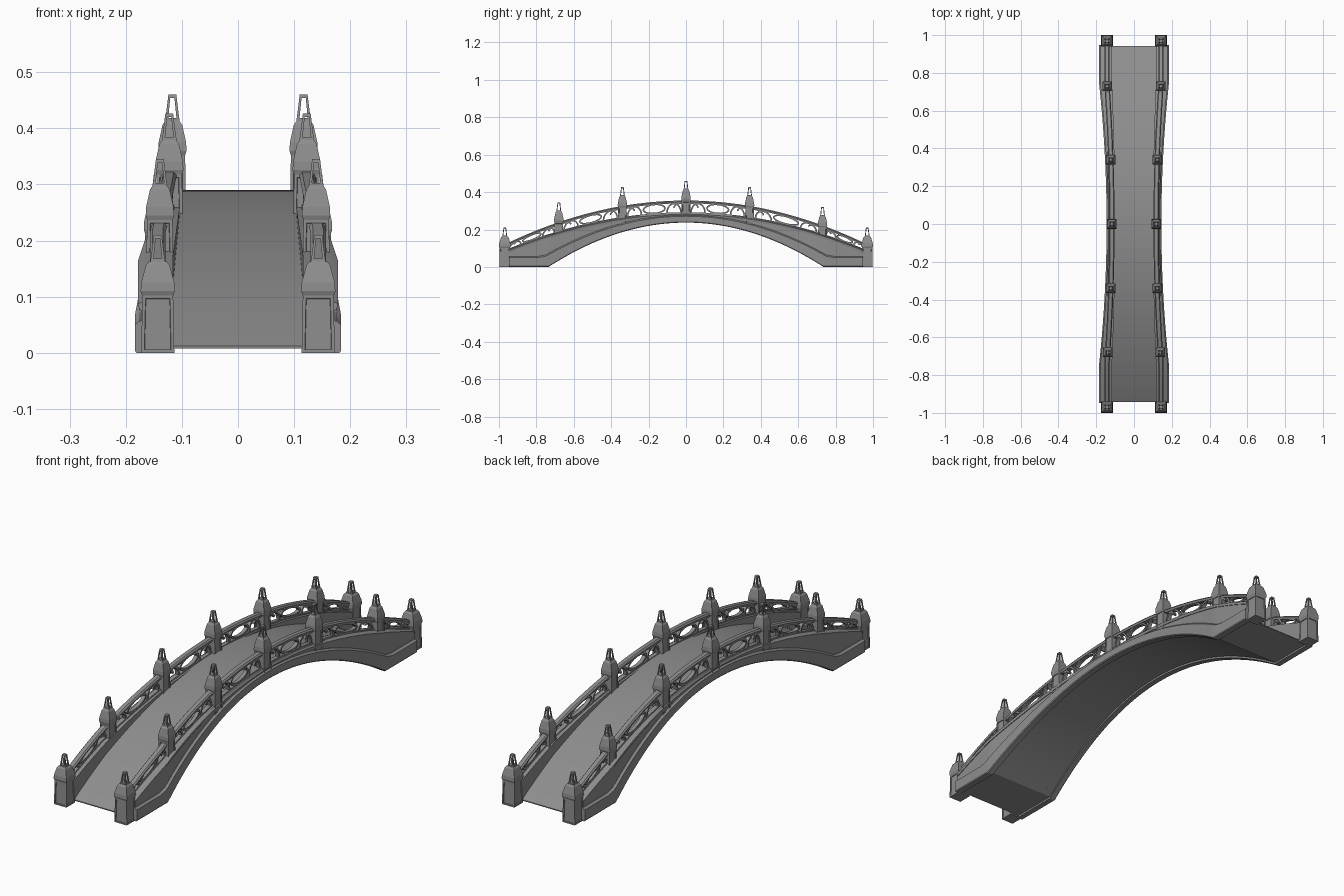
import bpy, bmesh
from math import sin, cos, pi
from mathutils import Vector

if "Cube" in bpy.data.objects:
    bpy.data.objects.remove(bpy.data.objects["Cube"])

stone = bpy.data.materials.new("stone")
stone.diffuse_color = (0.27, 0.27, 0.27, 1)
stone.use_nodes = True
stone.node_tree.nodes["Principled BSDF"].inputs["Base Color"].default_value = stone.diffuse_color

# ---- shape of the bridge along y ----
def t(y): return min(1, (abs(y) / 0.735) ** 2)
def outer(y): return 0.145 + 0.039 * t(y)        # widest moulding
def inner(y): return 0.100 + 0.016 * t(y)        # edge of walkway
def rail_x(y): return 0.117 + 0.026 * t(y)       # railing centre line
def deck_z(y): return 0.290 - 0.313 * y * y
def curb_z(y): return 0.287 - 0.216 * y * y
def rail_z(y): return 0.355 - 0.25 * y * y
def under_z(y): return max(0, 0.237 * (1 - (y / 0.735) ** 2))
def soffit_z(y): return under_z(y) + 0.008
def band_z(y): return max(0.045, 0.266 - 0.38 * y * y)

def finish(name, bm, smooth=True):
    bmesh.ops.recalc_face_normals(bm, faces=bm.faces)
    me = bpy.data.meshes.new(name)
    bm.to_mesh(me)
    bm.free()
    me.materials.append(stone)
    ob = bpy.data.objects.new(name, me)
    bpy.context.collection.objects.link(ob)
    if smooth:
        bpy.ops.object.select_all(action='DESELECT')
        bpy.context.view_layer.objects.active = ob
        ob.select_set(True)
        bpy.ops.object.shade_smooth_by_angle(angle=0.5)
    return ob

def loft(bm, rings, closed=False):
    vs = [[bm.verts.new(p) for p in r] for r in rings]
    n = len(vs[0])
    pairs = list(zip(vs, vs[1:])) + ([(vs[-1], vs[0])] if closed else [])
    sides = [bm.faces.new((a[i], a[(i + 1) % n], b[(i + 1) % n], b[i]))
             for a, b in pairs for i in range(n)]
    if not closed:
        bm.faces.new(vs[0][::-1])
        bm.faces.new(vs[-1])
    return sides

def mirror_x(ob):
    m = ob.modifiers.new("mirror", 'MIRROR')
    m.use_axis = (True, False, False)
    m.use_mirror_merge = False
    return ob

def sweep(name, section, end, both=True):
    """section(y) gives the (x, z) outline at that station"""
    ys = sorted({-end, end, -0.735, 0.735} | {end * (i / 24 - 1) for i in range(49)})
    bm = bmesh.new()
    loft(bm, [[(x, y, z) for x, z in section(y)] for y in ys])
    ob = finish(name, bm)
    return mirror_x(ob) if both else ob

# ---- walkway and arched body ----
def deck_sec(y):
    w = inner(y) + 0.01
    return [(-w, soffit_z(y)), (w, soffit_z(y)), (w, deck_z(y)), (-w, deck_z(y))]
sweep("walkway", deck_sec, 0.942, False)

sweep("side_wall", lambda y: [(inner(y), soffit_z(y)), (outer(y) - 0.011, soffit_z(y)),
      (outer(y) - 0.011, curb_z(y) - 0.005), (inner(y), curb_z(y) - 0.005)], 0.945)

# raised moulding following the arch
sweep("arch_band", lambda y: [(outer(y) - 0.028, under_z(y)), (outer(y) - 0.003, under_z(y)),
      (outer(y), under_z(y) + 0.004),
      (outer(y), band_z(y) + 0.005), (outer(y) - 0.009, band_z(y) + 0.012),
      (outer(y) - 0.028, band_z(y) + 0.012)], 0.947)

# curb under the railing
sweep("curb", lambda y: [(inner(y), curb_z(y) - 0.018), (outer(y) - 0.008, curb_z(y) - 0.018),
      (outer(y) - 0.006, curb_z(y) - 0.006), (rail_x(y) + 0.017, curb_z(y)),
      (inner(y), curb_z(y))], 0.945)

# ---- railing ----
sweep("top_rail", lambda y: [(rail_x(y) - 0.011, rail_z(y) - 0.015), (rail_x(y) + 0.011, rail_z(y) - 0.015),
      (rail_x(y) + 0.014, rail_z(y) - 0.006), (rail_x(y) + 0.009, rail_z(y)),
      (rail_x(y) - 0.009, rail_z(y)), (rail_x(y) - 0.014, rail_z(y) - 0.006)], 0.96)
sweep("lower_rail", lambda y: [(rail_x(y) - 0.011, curb_z(y) - 0.004), (rail_x(y) + 0.011, curb_z(y) - 0.004),
      (rail_x(y) + 0.009, curb_z(y) + 0.005), (rail_x(y) - 0.009, curb_z(y) + 0.005)], 0.96)

posts = [(-0.969, 0.21), (-0.68, 0.345), (-0.34, 0.426), (0, 0.46),
         (0.34, 0.426), (0.73, 0.32), (0.969, 0.21)]

def bar(bm, pts, closed=False, half=0.008, thick=0.004):
    """flat bar along a path of (y, v), v = 0 at curb and 1 at top rail"""
    P = []
    for y, v in pts:
        lo, hi = curb_z(y) + 0.003, rail_z(y) - 0.012
        P.append(Vector((rail_x(y), y, lo + v * (hi - lo))))
    rings, n = [], len(P)
    for i, p in enumerate(P):
        a = P[i - 1] if closed or i else p
        b = P[(i + 1) % n] if closed or i < n - 1 else p
        d = (b - a).normalized()
        nrm = Vector((0, -d.z, d.y)) * thick
        x = Vector((half, 0, 0))
        rings.append([p + x + nrm, p + x - nrm, p - x - nrm, p - x + nrm])
    loft(bm, rings, closed)

# pierced tracery: central oval with a small arch and a brace each side
bm = bmesh.new()
for (a, _), (b, _) in zip(posts, posts[1:]):
    c, L = (a + b) / 2, b - a
    bar(bm, [(c + 0.17 * L * cos(k * pi / 10), 0.5 + 0.46 * sin(k * pi / 10)) for k in range(20)], True)
    for s in (-1, 1):
        at = lambda u: c + s * L * u
        bar(bm, [(at(0.31 + 0.11 * cos(k * pi / 10)), 0.95 * sin(k * pi / 10)) for k in range(11)])
        bar(bm, [(at(0.46 - 0.15 * sin(k * pi / 12)), 1 - 0.5 * (1 - cos(k * pi / 12))) for k in range(7)])
mirror_x(finish("railing_tracery", bm))

# ---- posts with recessed panels, tapered caps and open lantern finials ----
def tower(bm, levels, x, y):
    """levels: (z, half width, centre dx, centre dy)"""
    return loft(bm, [[(x + dx + h * i, y + dy + h * j, z) for i, j in ((-1, -1), (1, -1), (1, 1), (-1, 1))]
                     for z, h, dx, dy in levels])

bm = bmesh.new()
fin = bmesh.new()
for y, top in posts:
    end = abs(y) > 0.9
    x, k = rail_x(y), (0.029 if end else 0.024) / 0.028
    base = 0 if end else top - 0.2
    prof = [(base, 0.0285), (top - 0.108, 0.0265), (top - 0.100, 0.0295), (top - 0.085, 0.0285),
            (top - 0.054, 0.0205), (top - 0.047, 0.015)]
    sides = tower(bm, [(z, h * k, 0, 0) for z, h in prof], x, y)
    bmesh.ops.recalc_face_normals(bm, faces=bm.faces)
    bmesh.ops.inset_individual(bm, faces=sides[:4], thickness=0.008, depth=0)
    bmesh.ops.inset_individual(bm, faces=sides[:4], thickness=0.001, depth=-0.003)
    for i in (-1, 1):
        for j in (-1, 1):
            tower(fin, [(top - 0.048, 0.0025, 0.0105 * i, 0.0105 * j),
                        (top - 0.004, 0.002, 0.0055 * i, 0.0055 * j)], x, y)
    tower(fin, [(top - 0.048, 0.013, 0, 0), (top - 0.042, 0.0125, 0, 0)], x, y)
    tower(fin, [(top - 0.006, 0.008, 0, 0), (top, 0.007, 0, 0)], x, y)
mirror_x(finish("posts", bm, False))
mirror_x(finish("post_finials", fin, False))
